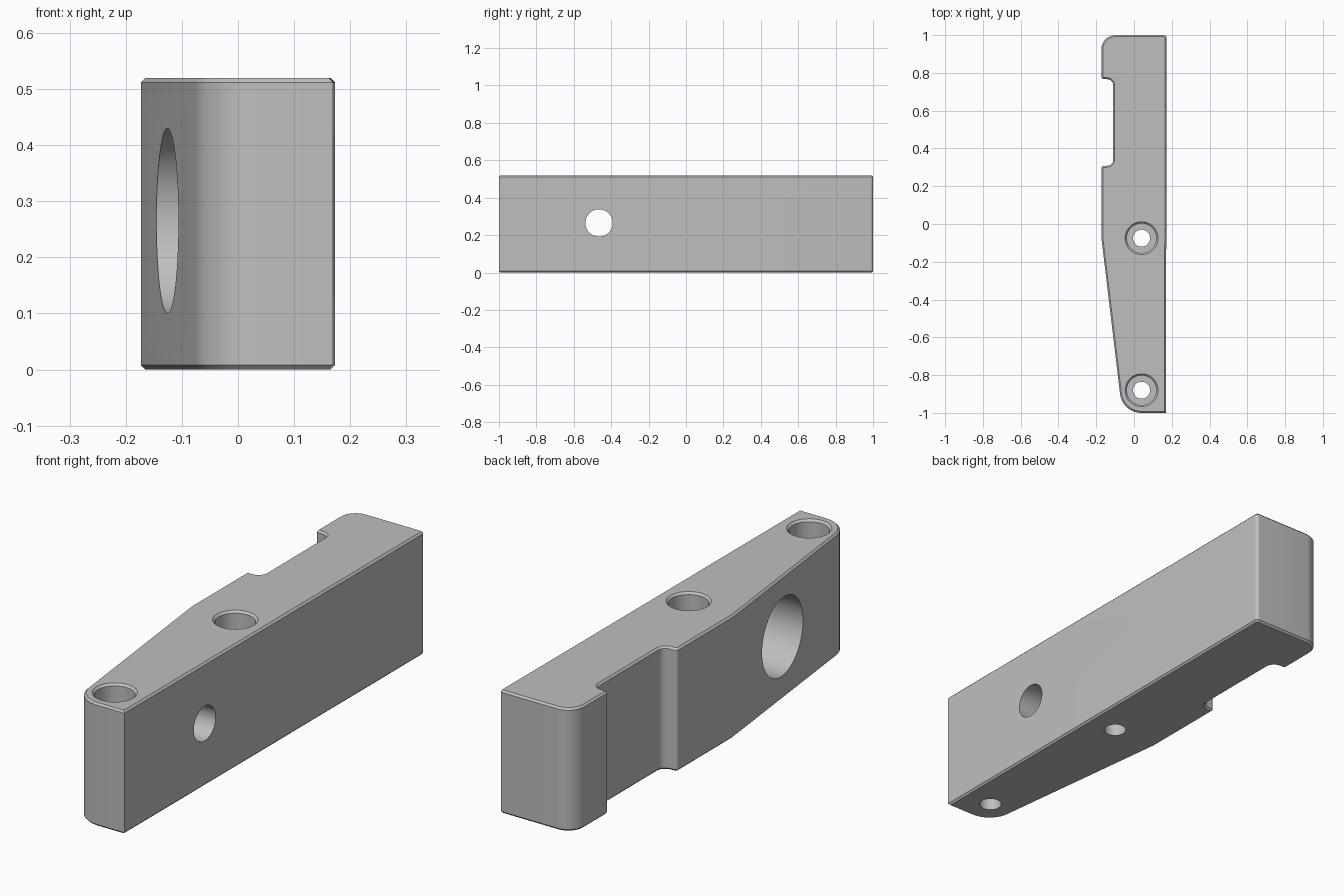
import bpy, bmesh, math
from mathutils import Vector, Matrix

if "Cube" in bpy.data.objects:
    bpy.data.objects.remove(bpy.data.objects["Cube"], do_unlink=True)

HEIGHT, CHAMFER = 0.52, 0.008

steel = bpy.data.materials.new("plain grey")
steel.use_nodes = True
grey = (0.52, 0.52, 0.52, 1)
steel.diffuse_color = grey
steel.node_tree.nodes["Principled BSDF"].inputs["Base Color"].default_value = grey


def make_object(name, bm):
    bmesh.ops.recalc_face_normals(bm, faces=bm.faces)
    mesh = bpy.data.meshes.new(name)
    bm.to_mesh(mesh)
    bm.free()
    mesh.materials.append(steel)
    obj = bpy.data.objects.new(name, mesh)
    bpy.context.collection.objects.link(obj)
    return obj


def rounded_outline(corners, steps=10):
    """Replace each corner (x, y, radius) with a tangent arc."""
    points = []
    for i, (x, y, r) in enumerate(corners):
        p = Vector((x, y))
        if r == 0:
            points.append(p)
            continue
        a = (Vector(corners[i - 1][:2]) - p).normalized()
        b = (Vector(corners[(i + 1) % len(corners)][:2]) - p).normalized()
        half = a.angle(b) / 2
        centre = p + (a + b).normalized() * r / math.sin(half)
        start = p + a * r / math.tan(half) - centre
        end = p + b * r / math.tan(half) - centre
        sweep = math.pi - 2 * half
        for k in range(steps + 1):
            t = k / steps
            points.append(centre + (start * math.sin((1 - t) * sweep)
                                    + end * math.sin(t * sweep)) / math.sin(sweep))
    return points


def revolved_cutter(name, profile, matrix, sides=64):
    """Closed solid turned around local z from (radius, height) pairs."""
    bm = bmesh.new()
    rings = []
    for r, h in profile:
        rings.append([bm.verts.new((r * math.cos(t), r * math.sin(t), h))
                      for t in (math.tau * k / sides for k in range(sides))])
    for low, high in zip(rings, rings[1:]):
        for k in range(sides):
            n = (k + 1) % sides
            bm.faces.new((low[k], low[n], high[n], high[k]))
    bm.faces.new(rings[0])
    bm.faces.new(rings[-1])
    bm.transform(matrix)
    cutter = make_object(name, bm)
    cutter.hide_render = True
    return cutter


# Body: plan outline with the tapered nose and the side recess
outline = rounded_outline([
    (0.169, -1, 0), (0.173, 1, 0.015), (-0.173, 1, 0.075),
    (-0.173, 0.768, 0.013), (-0.11, 0.765, 0.033),
    (-0.11, 0.31, 0.033), (-0.173, 0.307, 0.013),
    (-0.173, -0.07, 0), (-0.062, -1, 0.115)])
bm = bmesh.new()
base = bm.faces.new([bm.verts.new((p.x, p.y, 0)) for p in outline])
top = bmesh.ops.extrude_face_region(bm, geom=[base], use_keep_orig=True)
bmesh.ops.translate(bm, vec=(0, 0, HEIGHT),
                    verts=[g for g in top["geom"] if isinstance(g, bmesh.types.BMVert)])
bmesh.ops.recalc_face_normals(bm, faces=bm.faces)
# Chamfer around the top and bottom rims
rims = [e for e in bm.edges if abs(e.verts[0].co.z - e.verts[1].co.z) < 0.001]
bmesh.ops.bevel(bm, geom=rims, offset=CHAMFER, segments=1, affect='EDGES',
                clamp_overlap=False)
body = make_object("bracket_body", bm)

# Counterbored vertical screw holes
screw_profile = [(0.045, -0.1), (0.045, 0.41), (0.078, 0.41),
                 (0.078, HEIGHT - 0.009), (0.087, HEIGHT), (0.087, 0.6)]
cutters = [revolved_cutter(name, screw_profile, Matrix.Translation((0.04, y, 0)))
           for name, y in (("front_screw_cutter", -0.88), ("middle_screw_cutter", -0.075))]

# Stepped cross hole: wide on the right side, narrow on the left
cross = Matrix.Translation((0, -0.465, 0.265)) @ Matrix.Rotation(math.pi / 2, 4, 'Y')
cutters.append(revolved_cutter("cross_hole_cutter",
               [(0.165, -0.4), (0.165, 0.06), (0.073, 0.06), (0.073, 0.4)], cross))

for cutter in cutters:
    mod = body.modifiers.new(cutter.name, 'BOOLEAN')
    mod.operation, mod.solver, mod.object = 'DIFFERENCE', 'EXACT', cutter

# Apply the cuts, remove the cutters, and smooth the curved walls
bpy.ops.object.select_all(action='DESELECT')
body.select_set(True)
bpy.context.view_layer.objects.active = body
for mod in list(body.modifiers):
    bpy.ops.object.modifier_apply(modifier=mod.name)
for cutter in cutters:
    bpy.data.objects.remove(cutter, do_unlink=True)
bpy.ops.object.shade_smooth_by_angle(angle=math.radians(30))
